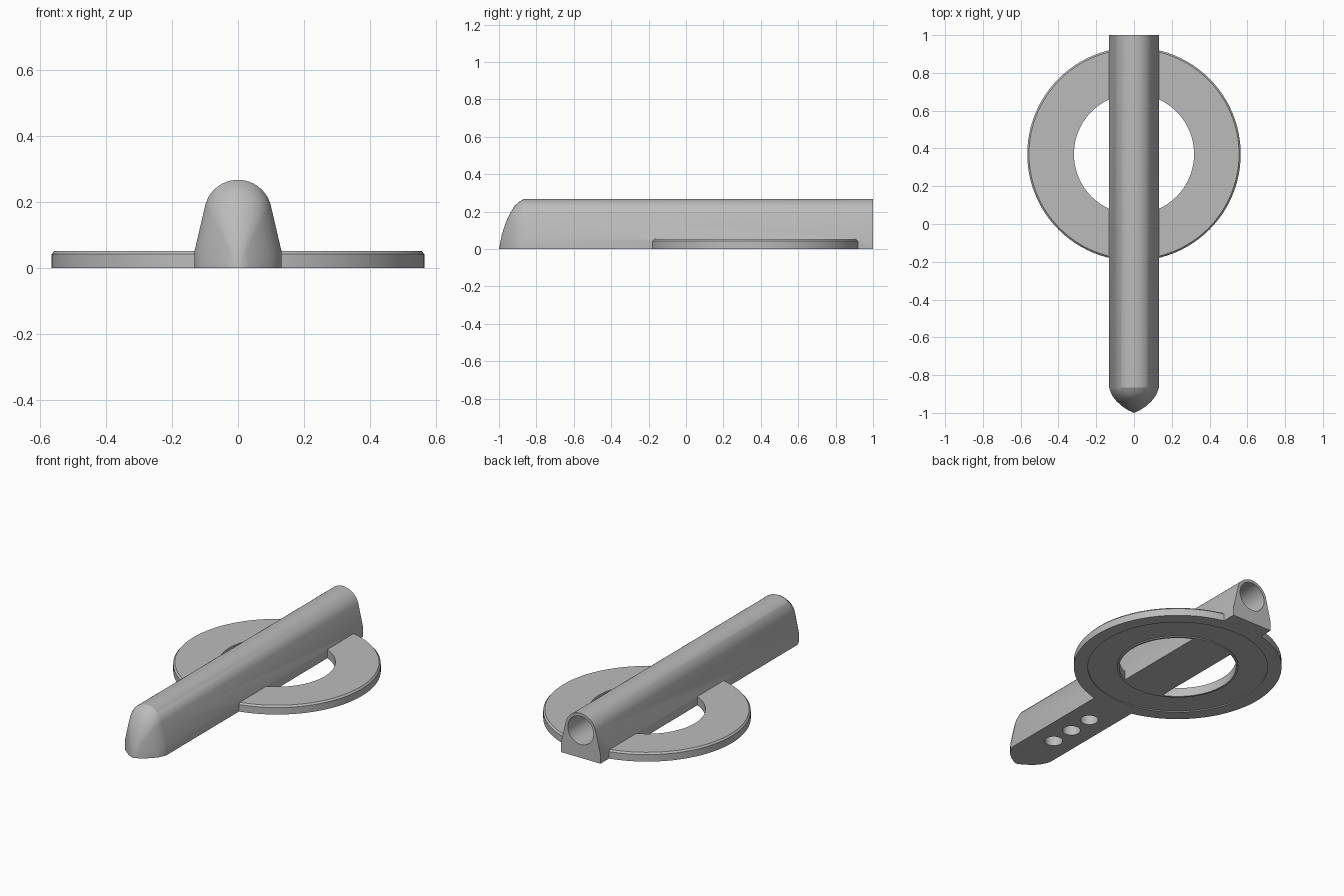
import bpy
import bmesh
from math import sin, cos, pi, radians
from mathutils import Matrix, Vector

cube = bpy.data.objects.get("Cube")
if cube:
    bpy.data.objects.remove(cube)

grey = bpy.data.materials.new("plain grey")
grey.use_nodes = True
grey.diffuse_color = (0.5, 0.5, 0.5, 1)
grey.node_tree.nodes["Principled BSDF"].inputs["Base Color"].default_value = (0.5, 0.5, 0.5, 1)

RING_Y = 0.37
AXIS_Z = 0.165
SHOULDER_Y = -0.865


def finish(bm, name):
    bmesh.ops.recalc_face_normals(bm, faces=bm.faces)
    mesh = bpy.data.meshes.new(name)
    bm.to_mesh(mesh)
    bm.free()
    mesh.materials.append(grey)
    obj = bpy.data.objects.new(name, mesh)
    bpy.context.collection.objects.link(obj)
    return obj


def bridge(bm, a, b):
    n = len(a)
    for i in range(n):
        j = (i + 1) % n
        bm.faces.new((a[i], a[j], b[j], b[i]))


def lathe(name, profile, steps=96):
    """Closed profile of (radius, z) turned about the ring centre."""
    bm = bmesh.new()
    loops = []
    for k in range(steps):
        a = 2 * pi * k / steps
        loops.append([bm.verts.new((r * cos(a), RING_Y + r * sin(a), z)) for r, z in profile])
    for k in range(steps):
        bridge(bm, loops[k], loops[(k + 1) % steps])
    return finish(bm, name)


def cylinder(name, radius, start, end, steps=48):
    start, end = Vector(start), Vector(end)
    axis = end - start
    turn = axis.to_track_quat('Z', 'Y').to_matrix().to_4x4()
    bm = bmesh.new()
    bmesh.ops.create_cone(bm, cap_ends=True, segments=steps, radius1=radius, radius2=radius,
                          depth=axis.length, matrix=Matrix.Translation((start + end) / 2) @ turn)
    return finish(bm, name)


# Tube section: upright foot, leaning sides, round top
section = [(-0.132, 0), (0.132, 0), (0.132, 0.05)]
lean = radians(12.4)
for k in range(25):
    a = lean + (pi - 2 * lean) * k / 24
    section.append((0.1024 * cos(a), AXIS_Z + 0.1024 * sin(a)))
section.append((-0.132, 0.05))

# Tube body with a nose that closes to a low point: (y, width, height)
stations = [(1, 1, 1), (SHOULDER_Y, 1, 1), (-0.89, 0.94, 0.95), (-0.915, 0.84, 0.87),
            (-0.94, 0.69, 0.72), (-0.965, 0.47, 0.52), (-0.985, 0.25, 0.28)]
bm = bmesh.new()
loops = [[bm.verts.new((x * w, y, z * h)) for x, z in section] for y, w, h in stations]
for a, b in zip(loops, loops[1:]):
    bridge(bm, a, b)
bm.faces.new(loops[0])
tip = bm.verts.new((0, -1, 0))
nose = loops[-1]
for i, v in enumerate(nose):
    bm.faces.new((v, nose[(i + 1) % len(nose)], tip))
body = finish(bm, "tube_with_ring")

# Flat ring with a chamfered upper rim
ring = lathe("ring", [(0.318, 0), (0.565, 0), (0.565, 0.042), (0.556, 0.052), (0.318, 0.052)])

# Cutters: long bore, shallow groove under the ring, three drain holes
bore = cylinder("bore_cutter", 0.085, (0, 1.1, AXIS_Z), (0, -0.78, AXIS_Z))
groove = lathe("groove_cutter", [(0.33, -0.02), (0.489, -0.02), (0.489, 0.006), (0.33, 0.006)])
cutters = [bore, groove]
for y in (-0.68, -0.53, -0.38):
    cutters.append(cylinder("hole_cutter", 0.049, (0, y, -0.05), (0, y, AXIS_Z), 32))

bpy.context.view_layer.objects.active = body
for helper, operation in [(ring, 'UNION')] + [(c, 'DIFFERENCE') for c in cutters]:
    helper.hide_render = True
    mod = body.modifiers.new(helper.name, 'BOOLEAN')
    mod.operation = operation
    mod.solver = 'EXACT'
    mod.object = helper
    bpy.ops.object.modifier_apply(modifier=mod.name)
    bpy.data.objects.remove(helper)

bpy.ops.object.select_all(action='DESELECT')
body.select_set(True)
bpy.ops.object.shade_smooth_by_angle(angle=radians(25))
